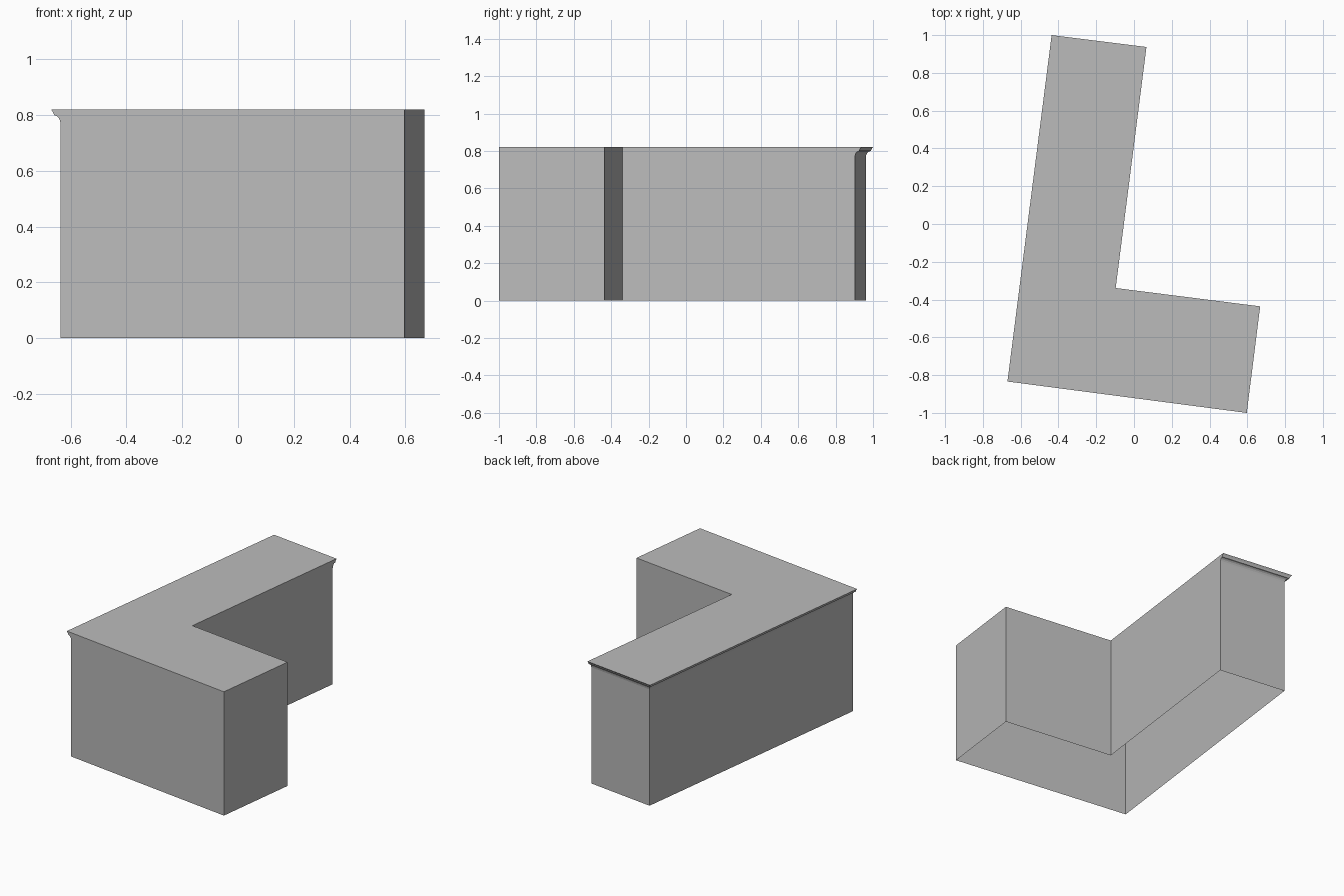
import bpy
import bmesh
from mathutils import Vector

cube = bpy.data.objects.get("Cube")
if cube:
    bpy.data.objects.remove(cube)

grey = bpy.data.materials.new("plain grey")
grey.use_nodes = True
colour = (0.5, 0.5, 0.5, 1)
grey.diffuse_color = colour
grey.node_tree.nodes["Principled BSDF"].inputs["Base Color"].default_value = colour

HEIGHT = 0.82
OVERHANG = 0.034

# L-shaped roof outline, counter-clockwise from the back left corner
back_a, front_a, front_b, end_b, inner, back_b = [Vector((x, y, 0)) for x, y in (
    (-0.436, 1.0), (-0.67, -0.834), (0.597, -1.0),
    (0.668, -0.436), (-0.097, -0.339), (0.066, 0.937))]
across = (back_b - back_a).normalized()
along = (back_b - inner).normalized()


def trim(d):
    """Corners of the two corniced sides, moved inwards by d."""
    return [front_a + across * d, back_a + (across - along) * d, back_b - along * d]


def at(p, z):
    return Vector((p.x, p.y, z))


def build(name, polygons):
    bm = bmesh.new()
    for polygon in polygons:
        bm.faces.new([bm.verts.new(p) for p in polygon])
    bmesh.ops.remove_doubles(bm, verts=bm.verts, dist=0.0001)
    bmesh.ops.recalc_face_normals(bm, faces=bm.faces)
    mesh = bpy.data.meshes.new(name)
    bm.to_mesh(mesh)
    bm.free()
    mesh.materials.append(grey)
    obj = bpy.data.objects.new(name, mesh)
    bpy.context.collection.objects.link(obj)
    return obj


# Walls and roof, open underneath
a, b, c = trim(OVERHANG)
foot = [b, a, front_b, end_b, inner, c]
walls = [[at(p, 0), at(q, 0), at(q, HEIGHT), at(p, HEIGHT)]
         for p, q in zip(foot, foot[1:] + foot[:1])]
build("walls_and_roof", walls + [[at(p, HEIGHT) for p in foot]])

# Cornice swept along the long outer side and the back end: (outward, z)
profile = [(0, 0.77), (0.002, 0.781), (0.007, 0.791), (0.014, 0.797),
           (0.022, 0.799), (0.024, 0.803), (0.027, 0.81), (OVERHANG, HEIGHT), (0, HEIGHT)]
rings = [[at(p, z) for p in trim(OVERHANG - out)] for out, z in profile]
strips = [[low[i], low[i + 1], high[i + 1], high[i]]
          for low, high in zip(rings, rings[1:]) for i in range(2)]
caps = [[ring[i] for ring in rings] for i in (0, 2)]
build("cornice", strips + caps)
